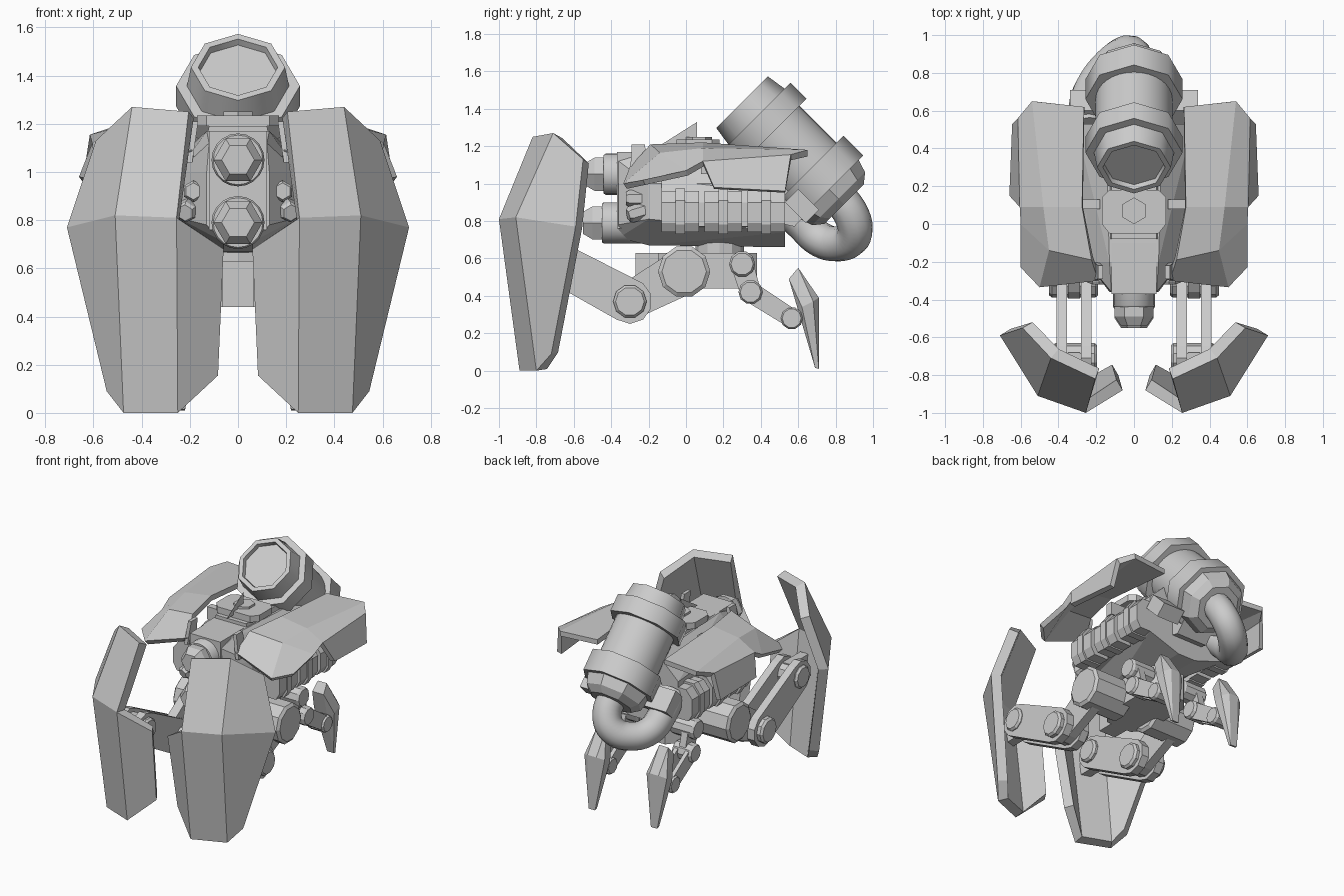
import bpy, bmesh, math
from mathutils import Vector as V

if "Cube" in bpy.data.objects:
    bpy.data.objects.remove(bpy.data.objects["Cube"])


def finish(name, bm, mirror=False, thick=0, smooth=0, recalc=True):
    if recalc:
        bmesh.ops.recalc_face_normals(bm, faces=bm.faces)
    me = bpy.data.meshes.new(name)
    bm.to_mesh(me)
    bm.free()
    ob = bpy.data.objects.new(name, me)
    bpy.context.collection.objects.link(ob)
    if smooth:
        for p in me.polygons:
            p.use_smooth = True
        me.set_sharp_from_angle(angle=math.radians(smooth))
    if thick:
        m = ob.modifiers.new("thickness", 'SOLIDIFY')
        m.thickness, m.offset, m.use_even_offset = thick, -1, True
    if mirror:
        ob.modifiers.new("mirror", 'MIRROR')
    return ob


def sheet(name, verts, faces, thick):
    bm = bmesh.new()
    vs = [bm.verts.new(v) for v in verts]
    for f in faces:
        bm.faces.new([vs[i] for i in f])
    return finish(name, bm, True, thick, recalc=False)


def solid(name, pts, mirror=True):
    """Convex solid around points."""
    bm = bmesh.new()
    vs = [bm.verts.new(p) for p in pts]
    bmesh.ops.convex_hull(bm, input=vs)
    bmesh.ops.dissolve_limit(bm, angle_limit=0.01, verts=bm.verts, edges=bm.edges)
    return finish(name, bm, mirror)


def box(name, x, y, z, mirror=False):
    return solid(name, [(a, b, c) for a in x for b in y for c in z], mirror)


def extrude_y(name, prof, y0, y1, mirror=True):
    return solid(name, [(x, y, z) for y in (y0, y1) for x, z in prof], mirror)


def lathe(name, o, d, prof, n=8, mirror=False, phase=0.0, smooth=0):
    """Turn (distance, radius) pairs around axis d."""
    o, d = V(o), V(d).normalized()
    ref = V((0, 1, 0)) if abs(d.x) > .9 else V((1, 0, 0))
    u = d.cross(ref).normalized()
    v = d.cross(u)
    bm = bmesh.new()
    rings = []
    for s, r in prof:
        ring = []
        for i in range(n):
            a = 2 * math.pi * (i + phase) / n
            ring.append(bm.verts.new(o + d * s + (u * math.cos(a) + v * math.sin(a)) * r))
        rings.append(ring)
    for a, b in zip(rings, rings[1:]):
        for i in range(n):
            bm.faces.new((a[i], a[(i + 1) % n], b[(i + 1) % n], b[i]))
    bm.faces.new(rings[0])
    bm.faces.new(rings[-1])
    return finish(name, bm, mirror, smooth=smooth)


def link(name, p, q, rp, rq, x0, x1, n=10):
    """Capsule-shaped leg plate between two (y, z) joints."""
    pts = []
    for (cy, cz), r in ((p, rp), (q, rq)):
        for i in range(n):
            a = 2 * math.pi * (i + .5) / n
            pts += [(x, cy + r * math.cos(a), cz + r * math.sin(a)) for x in (x0, x1)]
    return solid(name, pts)


def axle(name, p, r, x0, x1, n=10):
    return lathe(name, (x0, *p), (1, 0, 0), [(0, r * .85), (.015, r), (x1 - x0 - .015, r), (x1 - x0, r * .85)],
                 n, True, .5)


# front leg shields: inner, middle, outer columns plus inner flange
sheet("front_leg_shield",
      [(.205, -.82, 1.25), (.44, -.71, 1.27), (.59, -.55, 1.13),
       (.255, -1, .81), (.51, -.91, .82), (.71, -.59, .77),
       (.25, -.89, .0), (.475, -.80, .0), (.545, -.72, .09),
       (.06, -.88, .68), (.083, -.80, .155)],
      [(3, 4, 1, 0), (4, 5, 2, 1), (6, 7, 4, 3), (7, 8, 5, 4), (6, 3, 9, 10)], .065)

# front legs
hip, knee, ankle = (-.01, .53), (-.3, .37), (-.71, .59)
axle("front_hip", hip, .14, .1, .42)
link("front_upper_link", hip, knee, .125, .1, .285, .35)
axle("front_knee", knee, .09, .19, .45)
for i, x in enumerate((.225, .355)):
    link("front_strut_%d" % i, knee, ankle, .12, .11, x, x + .055)
axle("front_ankle", ankle, .08, .195, .43)
box("shield_mount", (.285, .35), (-.88, -.68), (.51, .67), True)

# rear legs
hip, knee, ankle = (.3, .57), (.345, .42), (.565, .28)
axle("rear_hip", hip, .07, .12, .31)
link("rear_upper_link", hip, knee, .06, .055, .22, .27)
axle("rear_knee", knee, .065, .17, .32)
for i, x in enumerate((.19, .275)):
    link("rear_strut_%d" % i, knee, ankle, .055, .05, x, x + .028)
axle("rear_ankle", ankle, .06, .18, .315)
solid("rear_foot", [(.2, .55, .49), (.29, .55, .49), (.21, .60, .55), (.28, .60, .55),
                    (.165, .62, .34), (.325, .62, .34), (.165, .68, .37), (.325, .68, .37),
                    (.21, .71, .39), (.28, .71, .39), (.22, .69, .015), (.27, .69, .015),
                    (.22, .71, .01), (.27, .71, .01)])

# pelvis and waist
box("pelvis_front", (-.065, .065), (-.27, 0), (.44, .63))
solid("pelvis", [(x * a, y, z) for a in (-1, 1) for x, y in ((.1, -.15), (.17, -.06), (.17, .3), (.1, .38))
                 for z in (.44, .63)], False)
lathe("waist", (0, .18, .6), (0, 0, 1), [(0, .13), (.1, .13)], 12)

# hull, tapering to the nose
half = [(-.36, [(.06, .71), (.13, .78), (.13, 1.0), (.12, 1.12)]),
        (-.2, [(.06, .67), (.25, .81), (.25, 1.0), (.13, 1.17)]),
        (.53, [(.07, .66), (.31, .74), (.31, 1.0), (.15, 1.15)])]
solid("hull", [(x * s, y, z) for y, prof in half for x, z in prof for s in (-1, 1)], False)
extrude_y("nose_wall", [(-.12, .76), (.12, .76), (.12, 1.17), (-.12, 1.17)], -.37, -.1, False)
solid("cheek_frame", [(.165, -.29, 1.21), (.19, -.29, 1.21), (.19, -.3, 1.04), (.215, -.3, 1.04),
                      (.165, -.22, 1.21), (.19, -.22, 1.21), (.19, -.2, 1.04), (.215, -.2, 1.04)])

# twin nose cannons and small side guns
for z, y in ((1.05, -.54), (.79, -.55)):
    lathe("cannon_barrel", (0, y + .1, z), (0, 1, 0), [(0, .103), (.01, .11), (.34, .11)], 20, smooth=35)
    lathe("cannon_muzzle", (0, y, z), (0, 1, 0), [(0, .068), (.05, .102), (.13, .102)], 6, phase=.5)
lathe("small_gun_upper", (.185, -.32, .92), (0, 1, 0), [(0, .035), (.015, .045), (.15, .045)], 6, True)
lathe("small_gun_lower", (.22, -.31, .83), (-.25, 1, .3), [(0, .035), (.015, .045), (.15, .045)], 6, True)

# side engine pods with ribs
pod = [(.28, .74), (.39, .74), (.42, .79), (.42, .9), (.37, .96), (.28, .96)]
rib = [(.28, .73), (.4, .73), (.43, .78), (.43, .91), (.38, .975), (.28, .975)]
extrude_y("pod_core", [(.2, .76), (.34, .77), (.34, .9), (.25, 1.03)], -.13, .53)
for i, y in enumerate((-.03, .2, .43)):
    extrude_y("engine_pod_%d" % i, pod, y - .1, y + .1)
    extrude_y("pod_rib_%d" % i, rib, y - .025, y + .025)

# shoulder armour with lower rear skirt
sheet("shoulder_armour",
      [(.19, -.30, 1.09), (.5, -.335, 1.0), (.6, -.23, 1.02),
       (.225, -.19, 1.21), (.45, -.14, 1.165), (.6, .0, 1.07),
       (.275, .09, 1.22), (.48, .09, 1.19), (.605, .09, 1.12),
       (.265, .62, 1.18), (.54, .65, 1.18), (.615, .56, 1.155),
       (.66, .15, .98), (.645, .53, .96)],
      [(0, 1, 4, 3), (1, 2, 5, 4), (3, 4, 7, 6), (4, 5, 8, 7), (6, 7, 10, 9), (7, 8, 11, 10),
       (8, 12, 13, 11)], .035)
box("shoulder_bracket", (.18, .3), (.08, .13), (1.05, 1.14), True)

# top deck: plate, hatch and fin
extrude_y("deck", [(-.14, 1.1), (.14, 1.1), (.12, 1.19), (-.12, 1.19)], -.08, .4, False)
solid("deck_plate", [(x, y, z) for x, y in ((-.17, 0), (.17, 0), (-.17, .14), (.17, .14), (-.13, -.05), (.13, -.05),
                                            (-.13, .18), (.13, .18)) for z in (1.19, 1.235)], False)
lathe("deck_hatch", (0, .07, 1.2), (0, 0, 1), [(0, .07), (.05, .07)], 6)
solid("fin", [(x, y, z) for x in (-.001, .001) for y, z in ((-.13, 1.21), (.06, 1.33), (.06, 1.21))], False)

# tilted tank
o, d = (0, .30, 1.435), (0, 1, -1)
lathe("tank_body", o, d, [(.15, .203), (.6, .203)], 32, smooth=35)
lathe("tank_lens", o, d, [(.03, .155), (.03, .16), (0, .165), (0, .195), (.13, .215)], 8, smooth=50)
lathe("tank_front_ring", o, d, [(.11, .2), (.11, .257), (.23, .257), (.23, .19)], 8, smooth=50)
lathe("tank_rear_ring", o, d, [(.51, .19), (.51, .257), (.66, .257), (.66, .19)], 8, smooth=50)
lathe("tank_end_cap", o, d, [(.65, .225), (.73, .2), (.77, .15)], 8)
solid("tank_cradle", [(x, y, z) for x in (-.12, .12) for y, z in ((.35, 1.1), (.42, 1.18), (.7, .9), (.58, .77), (.45, .8))],
      False)

# exhaust pipe and rear clamps
cu = bpy.data.curves.new("exhaust_pipe", 'CURVE')
cu.dimensions, cu.bevel_depth, cu.bevel_resolution, cu.resolution_u = '3D', .095, 4, 5
path = [(0, .8, .95), (0, .89, .82), (-.05, .9, .73), (-.14, .83, .68), (-.22, .72, .70), (-.25, .62, .79), (-.24, .5, .9)]
sp = cu.splines.new('BEZIER')
sp.bezier_points.add(len(path) - 1)
for bp, co in zip(sp.bezier_points, path):
    bp.co = co
    bp.handle_left_type = bp.handle_right_type = 'AUTO'
cu.use_fill_caps = True
bpy.context.collection.objects.link(bpy.data.objects.new("exhaust_pipe", cu))
solid("rear_clamp", [(x, y, z) for y, z in ((.53, .9), (.6, .97), (.71, .86), (.64, .79)) for x in (.17, .34)])
